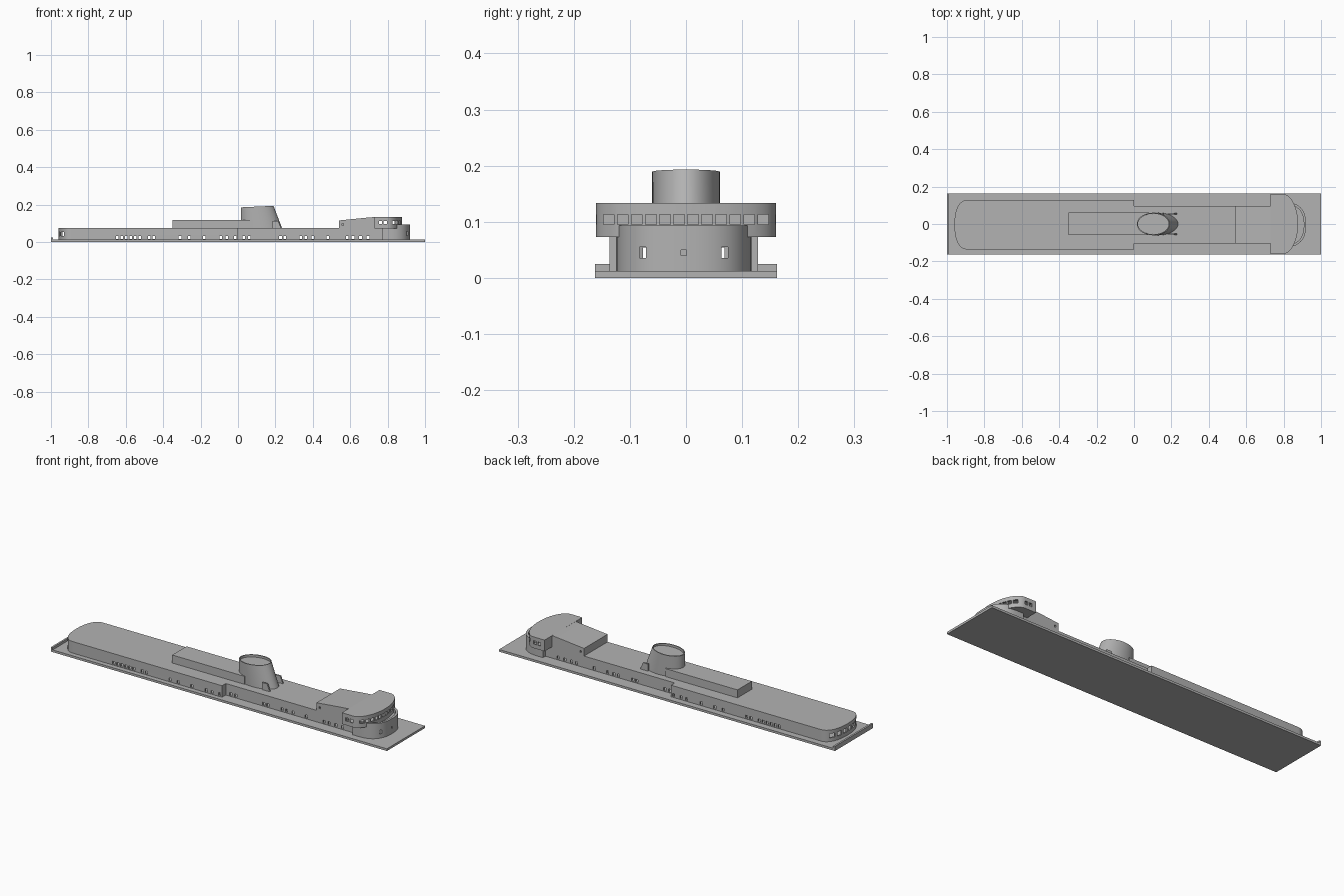
import bpy, bmesh, math

cube = bpy.data.objects.get("Cube")
if cube:
    bpy.data.objects.remove(cube, do_unlink=True)

GREY = (0.45, 0.45, 0.45, 1)
mat = bpy.data.materials.new("plain grey")
mat.use_nodes = True
mat.diffuse_color = GREY
mat.node_tree.nodes["Principled BSDF"].inputs["Base Color"].default_value = GREY

CY = -0.004      # centreline of the superstructure
DECK = 0.074     # height of the long deck


def finish(bm, name, y=0):
    bmesh.ops.recalc_face_normals(bm, faces=bm.faces)
    mesh = bpy.data.meshes.new(name)
    bm.to_mesh(mesh)
    bm.free()
    mesh.materials.append(mat)
    ob = bpy.data.objects.new(name, mesh)
    ob.location.y = y
    bpy.context.collection.objects.link(ob)
    return ob


def loft(name, rings, y=0):
    """Closed solid through rings of matching points."""
    bm = bmesh.new()
    rows = [[bm.verts.new(p) for p in ring] for ring in rings]
    n = len(rows[0])
    for a, b in zip(rows, rows[1:]):
        for i in range(n):
            j = (i + 1) % n
            bm.faces.new((a[i], a[j], b[j], b[i]))
    bm.faces.new(rows[0][::-1])
    bm.faces.new(rows[-1])
    return finish(bm, name, y)


def prism(name, outline, z0, z1, y=0):
    return loft(name, [[(px, py, z) for px, py in outline] for z in (z0, z1)], y)


def boxes(name, items, y=0):
    """Boxes given as (centre, size), all in one mesh."""
    bm = bmesh.new()
    for c, s in items:
        vs = bmesh.ops.create_cube(bm, size=1)["verts"]
        bmesh.ops.scale(bm, vec=s, verts=vs)
        bmesh.ops.translate(bm, vec=c, verts=vs)
    return finish(bm, name, y)


def activate(ob):
    bpy.ops.object.select_all(action='DESELECT')
    ob.select_set(True)
    bpy.context.view_layer.objects.active = ob


def cut(ob, *cutters):
    activate(ob)
    for c in cutters:
        m = ob.modifiers.new("cut", 'BOOLEAN')
        m.operation, m.solver, m.object, m.use_self = 'DIFFERENCE', 'EXACT', c, True
        bpy.ops.object.modifier_apply(modifier=m.name)
        bpy.data.objects.remove(c, do_unlink=True)


def smooth(ob):
    activate(ob)
    bpy.ops.object.shade_smooth_by_angle(angle=math.radians(30))


def rounded_end(x, a, b, n, steps=28):
    """Superellipse end bulging along a, running from y=-b to y=+b."""
    pts = []
    for i in range(steps + 1):
        t = -math.pi / 2 + math.pi * i / steps
        c, s = max(math.cos(t), 0), math.sin(t)
        pts.append((x + a * c ** (2 / n), math.copysign(b * abs(s) ** (2 / n), s)))
    return pts


def hull_outline(t):
    """Deckhouse plan, inset by t."""
    bow = rounded_end(0.80, 0.12 - t, 0.121 - t, 2.5)
    stern = rounded_end(-0.89, -(0.07 - t), 0.132 - t, 2.3)[::-1]
    port = [(0.77 + t, 0.121 - t), (0.77 + t, 0.1 - t), (-t, 0.1 - t), (-t, 0.132 - t)]
    return bow + port + stern + [(x, -y) for x, y in port[::-1]]


# Base plate with a raised edge at the stern
boxes("base_plate", [((0, 0, 0.006), (2, 0.324, 0.012))])
boxes("stern_lip", [((-0.995, 0, 0.0125), (0.01, 0.324, 0.025))])

# Long hollow deckhouse with portholes through both sides
hull = prism("main_deckhouse", hull_outline(0), 0.008, DECK, CY)
hollow = prism("hull_hollow", hull_outline(0.008), 0.013, DECK - 0.008, CY)
port_x = [-0.645 + 0.024 * i for i in range(6)]
port_x += [-0.475, -0.45, -0.31, -0.26, -0.18, -0.093, -0.06, -0.015, 0.03, 0.06,
           0.227, 0.25, 0.335, 0.362, 0.4, 0.48, 0.585, 0.615, 0.655, 0.695]
portholes = boxes("portholes", [((x, 0, 0.024), (0.014, 0.5, 0.016)) for x in port_x])
stern_windows = boxes("stern_windows", [((-0.94, -0.1 + 0.04 * i, 0.043), (0.08, 0.026, 0.022))
                                        for i in range(6)], CY)
bow_windows = boxes("bow_windows", [((0.9, s * 0.073, 0.045), (0.08, 0.011, 0.02)) for s in (-1, 1)]
                    + [((0.91, 0, 0.045), (0.06, 0.009, 0.01))], CY)
cut(hull, hollow, portholes, stern_windows, bow_windows)
smooth(hull)

# Bulwark around the foredeck
bulwark = prism("bow_bulwark", rounded_end(0.80, 0.12, 0.121, 2.5), DECK - 0.004, 0.093, CY)
cut(bulwark, prism("bulwark_inner", rounded_end(0.79, 0.118, 0.112, 2.5), 0.06, 0.12, CY))
smooth(bulwark)

# Bridge house with a rising roof
TOP = 0.1335
side = [(0.54, DECK - 0.004), (0.735, DECK - 0.004), (0.735, TOP), (0.7, 0.131), (0.54, 0.115)]
house = loft("bridge_house", [[(x, y, z) for x, z in side] for y in (-0.1, 0.1)], CY)
cut(house, boxes("house_ports", [((0.56, s * 0.1, 0.093), (0.01, 0.02, 0.01)) for s in (-1, 1)], CY))


# Wide bridge with wings, curved front and a band of windows
def bridge_outline(t):
    arc = rounded_end(0.795, 0.082 - t, 0.16 - t, 2)
    return arc + [(0.73 + t, 0.16 - t), (0.73 + t, t - 0.16)]


bridge = prism("bridge_wings", bridge_outline(0), DECK - 0.001, TOP)
room = prism("bridge_room", bridge_outline(0.007), 0.08, 0.124)
front_windows = boxes("front_windows", [((0.865, -0.1375 + 0.025 * i, 0.104), (0.13, 0.019, 0.018))
                                        for i in range(12)])
side_windows = boxes("side_windows", [((x, 0, 0.104), (0.017, 0.5, 0.018)) for x in (0.762, 0.787)])
cut(bridge, room, front_windows, side_windows)
smooth(bridge)

# Low cabin behind the funnel
boxes("funnel_cabin", [((-0.135, 0, 0.0945), (0.43, 0.122, 0.045))], 0.001)


# Raked funnel with a sunken top
def oval(x0, x1, half, z0, z1, steps=40):
    ring = []
    for i in range(steps):
        t = 2 * math.pi * i / steps
        u = (1 + math.cos(t)) / 2
        ring.append((x0 + (x1 - x0) * u, half * math.sin(t), z0 + (z1 - z0) * u))
    return ring


funnel = loft("funnel", [oval(0.015, 0.237, 0.0605, 0.07, 0.07),
                         oval(0.015, 0.19, 0.0605, 0.185, 0.193)])
cut(funnel, loft("funnel_recess", [oval(0.021, 0.188, 0.055, 0.173, 0.181),
                                   oval(0.021, 0.184, 0.055, 0.195, 0.203)]))
smooth(funnel)

# Small fins beside the funnel foot
fin = [(0.185, 0.07), (0.232, 0.07), (0.215, 0.112), (0.185, 0.112)]
for label, y in (("right", -0.06), ("left", 0.052)):
    loft(label + "_funnel_fin", [[(x, yy, z) for x, z in fin] for yy in (y, y + 0.008)])
